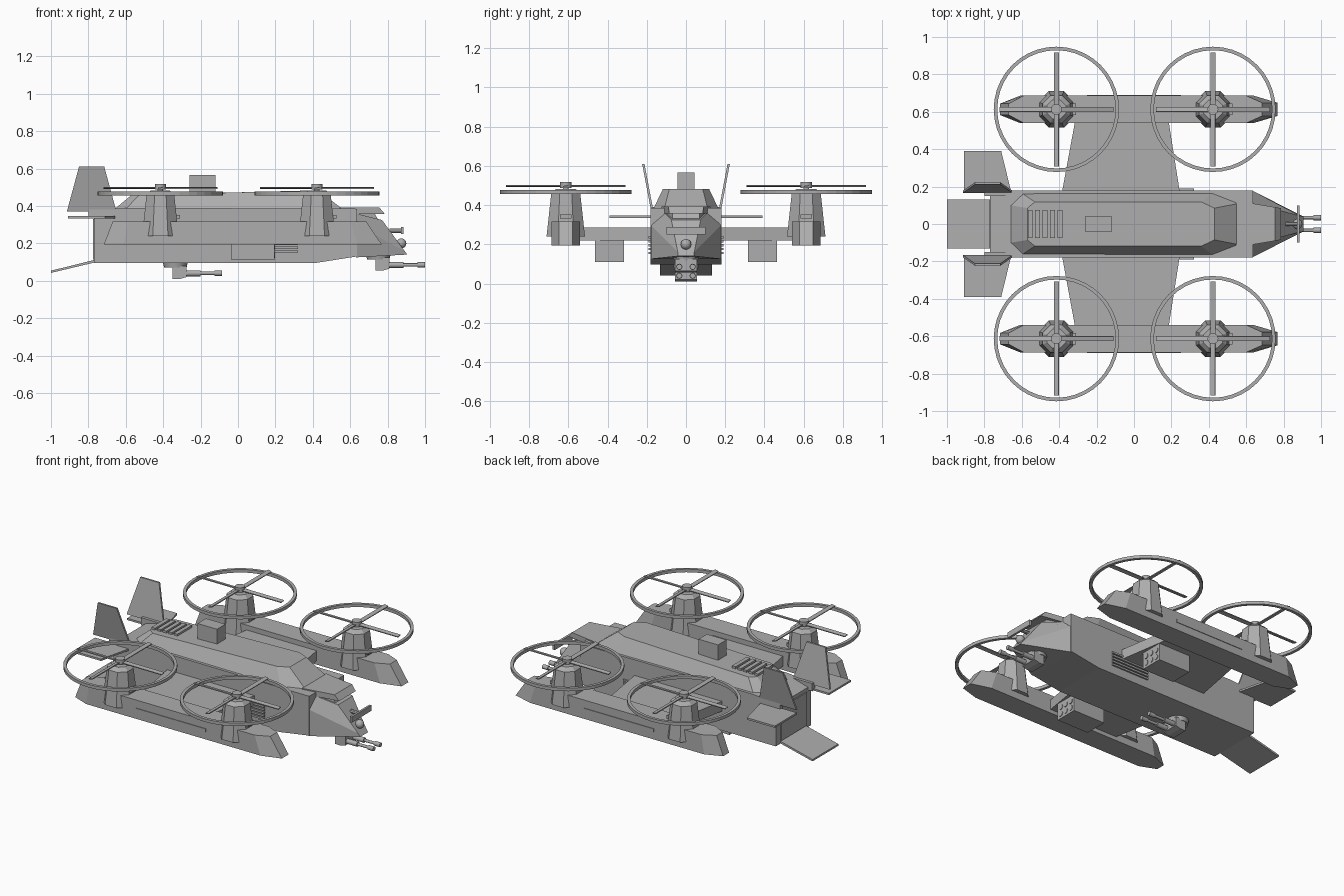
import bpy, bmesh, math
from mathutils import Matrix, Vector

if "Cube" in bpy.data.objects:
    bpy.data.objects.remove(bpy.data.objects["Cube"])

grey = bpy.data.materials.new("matte grey")
grey.diffuse_color = (0.42, 0.42, 0.42, 1)
grey.use_nodes = True
grey.node_tree.nodes["Principled BSDF"].inputs["Base Color"].default_value = grey.diffuse_color


def finish(name, bm, smooth=False):
    bmesh.ops.recalc_face_normals(bm, faces=bm.faces)
    me = bpy.data.meshes.new(name)
    bm.to_mesh(me)
    bm.free()
    ob = bpy.data.objects.new(name, me)
    bpy.context.collection.objects.link(ob)
    me.materials.append(grey)
    if smooth:
        for p in me.polygons:
            p.use_smooth = len(p.vertices) == 4
    return ob


def loft(name, *loops):
    """Skin matching closed loops of 3D points and cap both ends."""
    bm = bmesh.new()
    rows = [[bm.verts.new(p) for p in lp] for lp in loops]
    n = len(rows[0])
    for a, b in zip(rows, rows[1:]):
        for i in range(n):
            j = (i + 1) % n
            bm.faces.new((a[i], a[j], b[j], b[i]))
    bm.faces.new(rows[0])
    bm.faces.new(rows[-1])
    return finish(name, bm)


def box(name, x, y, z):
    x0, x1 = x
    y0, y1 = y
    q = [(x0, y0), (x1, y0), (x1, y1), (x0, y1)]
    return loft(name, *[[(a, b, h) for a, b in q] for h in z])


def extrude_y(name, prof, y0, y1):
    return loft(name, [(x, y0, z) for x, z in prof], [(x, y1, z) for x, z in prof])


def plan(half, z, cy=0):
    """Symmetric outline in plan from (x, half width) pairs."""
    return [(x, cy + w, z) for x, w in half] + [(x, cy - w, z) for x, w in reversed(half)]


def rod(name, a, b, r1, r2=None, n=12, turn=0.0):
    a, b = Vector(a), Vector(b)
    rot = (b - a).to_track_quat('Z', 'Y').to_matrix().to_4x4()
    bm = bmesh.new()
    bmesh.ops.create_cone(bm, cap_ends=True, segments=n, radius1=r1,
                          radius2=r1 if r2 is None else r2, depth=(b - a).length,
                          matrix=Matrix.Translation((a + b) / 2) @ rot @ Matrix.Rotation(turn, 4, 'Z'))
    return finish(name, bm, n > 10)


# Fuselage: hull, raised roof, nose
extrude_y("hull", [(-.77, .096), (.42, .096), (.636, .13), (.636, .385),
                   (-.6, .39), (-.66, .385), (-.77, .353)], -.18, .18)
roof_base = [(-.66, .10), (-.6, .165), (.42, .165), (.56, .11)]
roof_top = [(-.57, .085), (-.53, .118), (.36, .118), (.43, .085)]
top_loop = [(x, y, .458 if x < -.5 else .482) for x, y, z in plan(roof_top, .48)]
loft("roof", plan(roof_base, .383), top_loop)
loft("nose",
     [(.63, -.18, .125), (.63, .18, .125), (.63, .18, .30), (.63, .11, .36), (.63, -.11, .36), (.63, -.18, .30)],
     [(.905, -.04, .14), (.905, .04, .14), (.89, .042, .16), (.77, .075, .325), (.77, -.075, .325), (.89, -.042, .16)])
loft("cockpit_visor", plan([(.545, .125), (.785, .085)], .357), plan([(.545, .125), (.755, .09)], .392))
loft("windshield", plan([(.6, .11), (.76, .07)], .31), plan([(.6, .11), (.73, .07)], .36))

# Nose sensors
box("nose_crossbar", (.872, .886), (-.1, .1), (.25, .287))
rod("crossbar_stalk", (.81, 0, .267), (.875, 0, .267), .012, n=8)
bm = bmesh.new()
bmesh.ops.create_uvsphere(bm, u_segments=16, v_segments=10, radius=.027,
                          matrix=Matrix.Translation((.873, 0, .2)))
finish("nose_sensor_ball", bm, True)

# Roof equipment
box("roof_box", (-.26, -.12), (-.043, .043), (.46, .565))
for i in range(5):
    x = -.568 + i * .04
    z = .458 + (x + .53) * .027
    box("roof_vent_slat", (x, x + .026), (-.075, .075), (z - .01, z + .014))

# Rear door and ramp
box("rear_door", (-.776, -.76), (-.13, .13), (.115, .33))
extrude_y("loading_ramp", [(-.765, .112), (-.765, .098), (-1, .042), (-1, .054)], -.132, .132)

# Twin gun turrets under the nose and belly
for x, z in ((.755, .085), (-.33, .04)):
    rod("turret_ring", (x - .005, 0, z + .075), (x - .005, 0, z + .03), .07, .06, 16)
    extrude_y("turret_body", [(x - .02, z + .04), (x + .055, z + .04), (x + .055, z - .02),
                              (x + .02, z - .03), (x - .02, z - .03)], -.055, .055)
    for s in (-1, 1):
        y = s * .034
        rod("gun_sleeve", (x + .05, y, z), (x + .13, y, z), .016)
        rod("gun_barrel", (x + .13, y, z), (x + .24, y, z), .009)
        rod("gun_muzzle", (x + .205, y, z), (x + .245, y, z), .014)

for s in (-1, 1):
    # Wing
    wing = [[(-.385, s * .17), (.245, s * .17), (.185, s * .55), (-.315, s * .55)]]
    loft("wing", *[[(x, y, z) for x, y in wing[0]] for z in (.22, .285)])

    # Tail fin and tailplane
    fin = [(-.915, .37), (-.65, .37), (-.715, .61), (-.85, .61)]
    lean = lambda z: .172 + (z - .37) * .19
    loft("tail_fin", *[[(x, s * (lean(z) + d), z) for x, z in fin] for d in (-.006, .006)])
    box("fin_root", (-.80, -.66), sorted((s * .15, s * .18)), (.335, .385))
    tail = [(-.91, .165), (-.655, .165), (-.71, .39), (-.91, .39)]
    loft("tailplane", *[[(x, s * y, z) for x, y in tail] for z in (.334, .346)])

    # Hull side louvres
    for i in range(5):
        z = .15 + i * .02
        extrude_y("side_louvre", [(.05, z), (.32, z), (.32, z + .012), (.05, z + .012)], s * .175, s * .19)

    # Launcher box under the wing with tube mouths
    box("launcher", (-.035, .195), sorted((s * .315, s * .465)), (.11, .225))
    for i in range(3):
        for j in range(2):
            y, z = s * (.345 + i * .045), .14 + j * .045
            rod("launcher_tube", (.19, y, z), (.199, y, z), .017)

    # Side pod
    cy = s * .613
    loft("side_pod",
         plan([(-.717, .03), (-.61, .073), (.64, .073), (.768, .035)], .195, cy),
         plan([(-.67, .03), (-.59, .073), (.60, .073), (.685, .035)], .317, cy))
    extrude_y("pod_side_strip", [(-.25, .245), (.25, .245), (.25, .265), (-.25, .265)],
              cy + s * .07, cy + s * .077)

    # Rotor units
    for cx in (-.415, .422):
        at = lambda z: (cx, cy, z)
        rod("rotor_tower", at(.24), at(.46), .106, .08, 8, math.pi / 8)
        rod("tower_cap", at(.46), at(.482), .08, .055, 8, math.pi / 8)
        rod("rotor_shaft", at(.48), at(.5), .015)
        rod("rotor_hub", at(.487), at(.517), .029, n=16)
        box("tower_plate", (cx + .07, cx + .104), (cy - .03, cy + .03), (.332, .352))
        for k in range(4):
            bm = bmesh.new()
            m = (Matrix.Translation(at(.497)) @ Matrix.Rotation(k * math.pi / 2, 4, 'Z')
                 @ Matrix.Translation((.16, 0, 0)) @ Matrix.Rotation(.2, 4, 'X')
                 @ Matrix.Diagonal((.29, .026, .006, 1)))
            bmesh.ops.create_cube(bm, size=1, matrix=m)
            finish("rotor_blade", bm)
        # Guard ring of square section
        bm = bmesh.new()
        n = 40
        sect = [(.316, .456), (.335, .456), (.335, .476), (.316, .476)]
        rows = [[bm.verts.new((cx + r * math.cos(2 * math.pi * i / n),
                               cy + r * math.sin(2 * math.pi * i / n), z)) for r, z in sect]
                for i in range(n)]
        for i in range(n):
            a, b = rows[i], rows[(i + 1) % n]
            for j in range(4):
                k = (j + 1) % 4
                bm.faces.new((a[j], b[j], b[k], a[k]))
        finish("rotor_guard_ring", bm)
